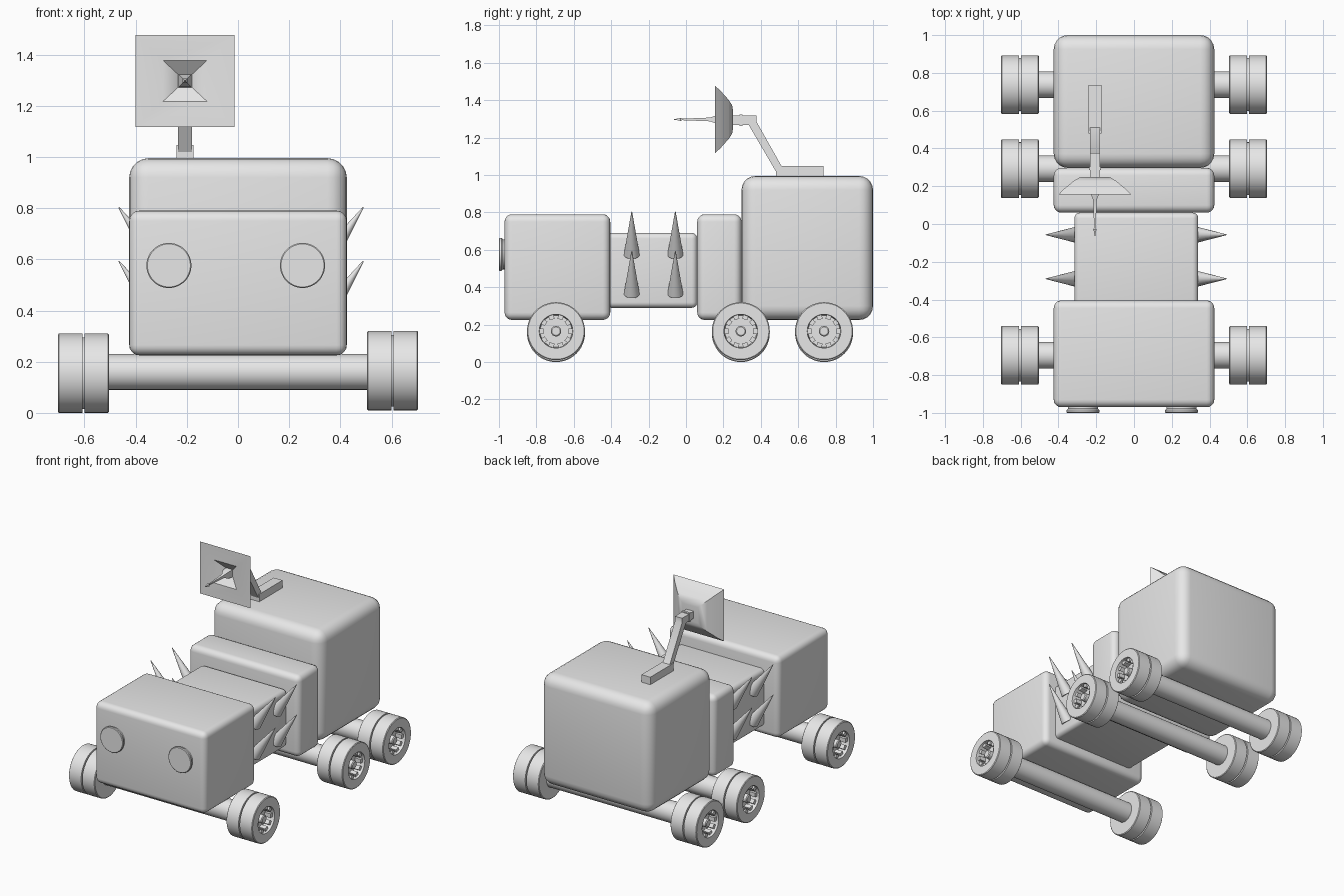
import bpy, bmesh
from math import pi, cos, sin, radians, sqrt
from mathutils import Vector, Matrix

if "Cube" in bpy.data.objects:
    bpy.data.objects.remove(bpy.data.objects["Cube"])

grey = bpy.data.materials.new("plain grey")
grey.use_nodes = True
colour = (0.8, 0.8, 0.8, 1)
grey.diffuse_color = colour
grey.node_tree.nodes["Principled BSDF"].inputs["Base Color"].default_value = colour


def finish(name, bm, location=(0, 0, 0), angle=35):
    bmesh.ops.recalc_face_normals(bm, faces=bm.faces)
    mesh = bpy.data.meshes.new(name)
    bm.to_mesh(mesh)
    bm.free()
    mesh.materials.append(grey)
    mesh.shade_smooth()
    mesh.set_sharp_from_angle(angle=radians(angle))
    obj = bpy.data.objects.new(name, mesh)
    obj.location = location
    bpy.context.collection.objects.link(obj)
    return obj


def box(name, low, high, bevel=0.0):
    low, high = Vector(low), Vector(high)
    bm = bmesh.new()
    bmesh.ops.create_cube(bm, size=1, matrix=Matrix.Diagonal((*(high - low), 1)))
    if bevel:
        bmesh.ops.bevel(bm, geom=bm.edges[:], offset=bevel, segments=5,
                        profile=0.5, affect='EDGES')
    return finish(name, bm, (low + high) / 2)


def lathe(bm, profile, sides, phase=0.0):
    """Turn (height, radius) points around local z; capped at both ends."""
    rings = []
    for h, r in profile:
        rings.append([bm.verts.new((r * cos(phase + 2 * pi * i / sides),
                                    r * sin(phase + 2 * pi * i / sides), h))
                      for i in range(sides)])
    for a, b in zip(rings, rings[1:]):
        for i in range(sides):
            j = (i + 1) % sides
            bm.faces.new((a[i], a[j], b[j], b[i]))
    bm.faces.new(rings[0])
    bm.faces.new(rings[-1])


def turned(name, profile, location, direction, sides=32, phase=0.0, scale=(1, 1, 1)):
    bm = bmesh.new()
    lathe(bm, profile, sides, phase)
    turn = Vector(direction).to_track_quat('Z', 'Y').to_matrix().to_4x4()
    bm.transform(turn @ Matrix.Diagonal((*scale, 1)))
    return finish(name, bm, location)


def extrude_side(name, points, x, half_width):
    bm = bmesh.new()
    face = bm.faces.new([bm.verts.new((-half_width, y, z)) for y, z in points])
    new = bmesh.ops.extrude_face_region(bm, geom=[face])["geom"]
    bmesh.ops.translate(bm, vec=(2 * half_width, 0, 0),
                        verts=[v for v in new if isinstance(v, bmesh.types.BMVert)])
    return finish(name, bm, (x, 0, 0))


# Body sections
box("front_cab", (-0.425, -0.97, 0.225), (0.425, -0.405, 0.79), 0.04)
box("middle_body", (-0.316, -0.43, 0.29), (0.34, 0.06, 0.69), 0.03)
box("collar_body", (-0.425, 0.06, 0.225), (0.425, 0.297, 0.79), 0.04)
box("rear_body", (-0.425, 0.297, 0.225), (0.425, 1.0, 0.995), 0.075)

# Round headlights
for side, x in (("right", -0.27), ("left", 0.252)):
    turned(side + "_headlight", [(-0.02, 0.08), (0.008, 0.08), (0.016, 0.088),
                                 (0.026, 0.088), (0.03, 0.084)],
           (x, -0.97, 0.576), (0, -1, 0), 48)

# Spikes on both flanks of the middle body
for sign, side in ((1, "left"), (-1, "right")):
    for y in (-0.29, -0.057):
        for z in (0.575, 0.365):
            turned(side + "_spike", [(0, 0.042), (0.278, 0.002)],
                   (0.012 + sign * 0.319, y, z), (sign * 0.57, 0, 0.82), 24)

# Wheels: grooved tyre with a recessed hub, lugs and centre cap
tyre = [(0, 0.15), (0.004, 0.155), (0.095, 0.155), (0.095, 0.14), (0.104, 0.14),
        (0.104, 0.155), (0.196, 0.155), (0.2, 0.15), (0.2, 0.09),
        (0.14, 0.085), (0.14, 0.028), (0.18, 0.028), (0.185, 0.022)]


def wheel(name, sign, y, z):
    bm = bmesh.new()
    lathe(bm, tyre, 48)
    for i in range(10):
        bmesh.ops.create_cube(bm, size=1, matrix=Matrix.Rotation(2 * pi * i / 10, 4, 'Z')
                              @ Matrix.Translation((0.077, 0, 0.16))
                              @ Matrix.Diagonal((0.022, 0.028, 0.05, 1)))
    bm.transform(Vector((sign, 0, 0)).to_track_quat('Z', 'Y').to_matrix().to_4x4())
    finish(name, bm, (sign * 0.504, y, z))


for place, y in (("front", -0.695), ("middle", 0.293), ("rear", 0.738)):
    turned(place + "_axle", [(-0.51, 0.07), (0.51, 0.07)], (0, y, 0.16), (1, 0, 0))
    wheel(place + "_left_wheel", 1, y, 0.165)
    wheel(place + "_right_wheel", -1, y, 0.155)

# Antenna mount and bent arm
mast_x = -0.207
box("antenna_base", (mast_x - 0.034, 0.48, 0.985), (mast_x + 0.034, 0.735, 1.047))
extrude_side("antenna_arm", [(0.24, 1.317), (0.377, 1.317), (0.377, 1.285),
                             (0.515, 1.04), (0.48, 1.02), (0.335, 1.268),
                             (0.24, 1.268)], mast_x, 0.027)
box("antenna_joint", (mast_x - 0.031, 0.287, 1.262), (mast_x + 0.031, 0.303, 1.323))

# Square dish: curved back, flat rim, sunken centre
k = sqrt(2)
dish = [(-0.25, 0.055), (-0.247, 0.075), (-0.228, 0.105), (-0.205, 0.13),
        (-0.185, 0.153), (-0.155, 0.18), (-0.157, 0.08), (-0.2, 0.025)]
turned("dish", [(h, r * k) for h, r in dish], (mast_x, 0, 1.297), (0, -1, 0),
       4, pi / 4, (1.075, 1, 1))

# Pointed feed horn
horn = [(-0.205, 0.026), (-0.16, 0.022), (-0.13, 0.01), (0.02, 0.004),
        (0.03, 0.009), (0.04, 0.005), (0.064, 0.002)]
turned("feed_horn", [(h, r * k) for h, r in horn], (mast_x, 0, 1.297), (0, -1, 0),
       4, pi / 4)
